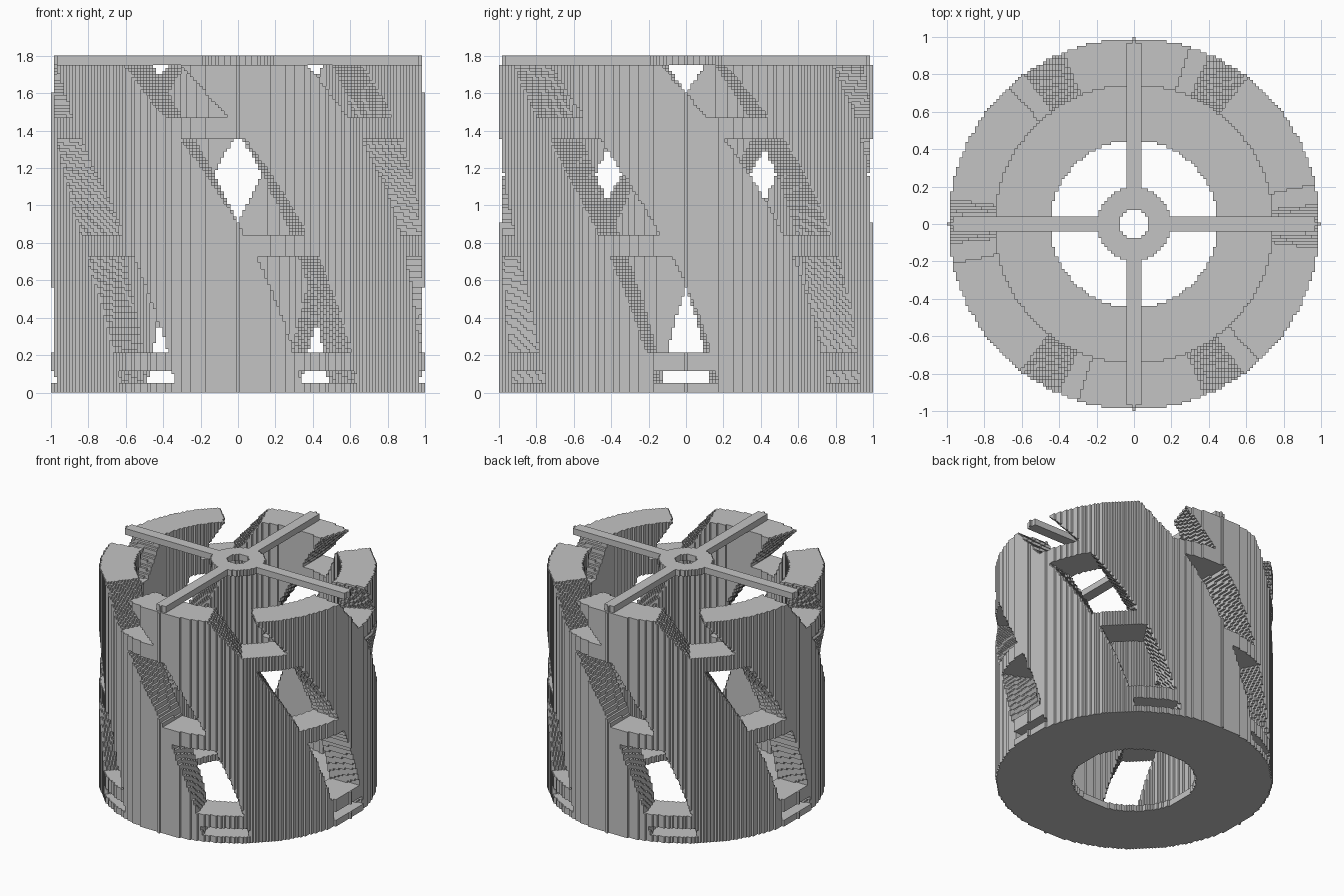
import bpy
import math

if "Cube" in bpy.data.objects:
    bpy.data.objects.remove(bpy.data.objects["Cube"], do_unlink=True)

# Block grid: 121 blocks across the drum
CELL = 2 / 121
OUTER, INNER, FLOOR_HOLE, HUB, BORE = 60, 45, 27, 12, 5
FLOOR_TOP, WALL_TOP, TOP = 3, 106, 109
SLOT_LEVELS = [(3, 7), (13, 44), (51, 82), (89, 106)]
SLOT_COUNT, SLOT_WIDTH = 6, 20

grey = bpy.data.materials.new("plain grey")
grey.use_nodes = True
colour = (0.55, 0.55, 0.55, 1)
grey.diffuse_color = colour
grey.node_tree.nodes["Principled BSDF"].inputs["Base Color"].default_value = colour


def ring_cells(inner, outer):
    """Grid cells with inner <= radius <= outer."""
    span = range(-outer, outer + 1)
    return [(x, y) for x in span for y in span
            if inner ** 2 <= x * x + y * y <= outer ** 2]


def build_blocks(name, cells):
    """Skin a set of blocks, merging exposed faces into long strips."""
    index, faces = {}, []

    def vert(p):
        return index.setdefault(tuple(p), len(index))

    for axis in range(3):
        u, v = (axis + 1) % 3, (axis + 2) % 3
        run = 0 if axis == 2 else 2
        for sign in (-1, 1):
            exposed = set()
            for c in cells:
                n = list(c)
                n[axis] += sign
                if tuple(n) not in cells:
                    exposed.add(c)
            for c in exposed:
                step = list(c)
                step[run] -= 1
                if tuple(step) in exposed:
                    continue
                step[run] += 2
                while tuple(step) in exposed:
                    step[run] += 1
                size = [1, 1, 1]
                size[run] = step[run] - c[run]
                quad = []
                for du, dv in ((0, 0), (1, 0), (1, 1), (0, 1)):
                    p = list(c)
                    p[axis] += sign > 0
                    p[u] += du * size[u]
                    p[v] += dv * size[v]
                    quad.append(vert(p))
                faces.append(quad if sign > 0 else quad[::-1])

    points = [((x - 0.5) * CELL, (y - 0.5) * CELL, z * CELL) for x, y, z in index]
    mesh = bpy.data.meshes.new(name)
    mesh.from_pydata(points, [], faces)
    mesh.materials.append(grey)
    obj = bpy.data.objects.new(name, mesh)
    bpy.context.collection.objects.link(obj)
    return obj


# Floor ring
build_blocks("floor_ring", {(x, y, z) for x, y in ring_cells(FLOOR_HOLE, INNER)
                            if x * x + y * y < INNER ** 2
                            for z in range(FLOOR_TOP)})

# Drum wall with twisting slots, interrupted by solid bands
pitch = 360 / SLOT_COUNT
wall_plan = [(x, y, math.degrees(math.atan2(y, x))) for x, y in ring_cells(INNER, OUTER)]
wall = set()
for z in range(WALL_TOP):
    slotted = any(low <= z < high for low, high in SLOT_LEVELS)
    h = (z + 0.5) * CELL
    centre = 0.8 - 12 * h - 12.3 * h * h
    for x, y, angle in wall_plan:
        offset = (angle - centre + pitch / 2) % pitch - pitch / 2
        if not slotted or abs(offset) > SLOT_WIDTH / 2:
            wall.add((x, y, z))
build_blocks("slotted_wall", wall)

# Top spider: hub with a bore and four spokes
spider = {(x, y, z) for x, y in ring_cells(BORE, OUTER - 1)
          if x * x + y * y < HUB ** 2 or min(abs(x), abs(y)) <= 2
          for z in range(WALL_TOP, TOP)}
build_blocks("hub_and_spokes", spider)
